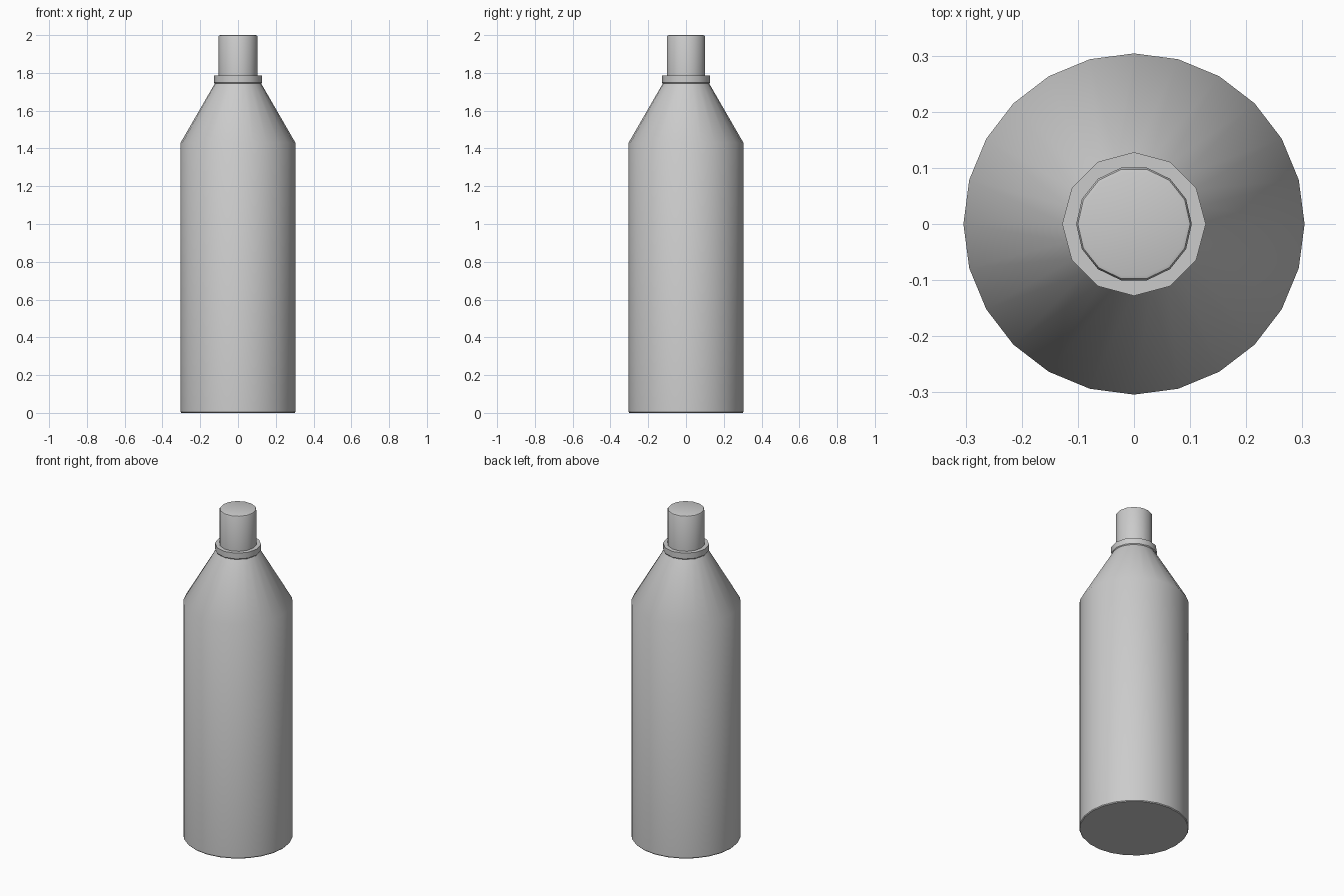
import bpy, bmesh
from math import cos, sin, pi, radians

cube = bpy.data.objects.get("Cube")
if cube:
    bpy.data.objects.remove(cube, do_unlink=True)

grey = bpy.data.materials.new("plain grey")
grey.use_nodes = True
colour = (0.6, 0.6, 0.6, 1)
grey.diffuse_color = colour
grey.node_tree.nodes["Principled BSDF"].inputs["Base Color"].default_value = colour


def turned(name, profile, sides):
    """Closed solid turned around z from (radius, height) points."""
    bm = bmesh.new()
    rings = [[bm.verts.new((r * cos(2 * pi * i / sides), r * sin(2 * pi * i / sides), z))
              for i in range(sides)] for r, z in profile]
    for low, high in zip(rings, rings[1:]):
        for i in range(sides):
            j = (i + 1) % sides
            bm.faces.new((low[i], low[j], high[j], high[i]))
    bm.faces.new(rings[0][::-1])
    bm.faces.new(rings[-1])
    mesh = bpy.data.meshes.new(name)
    bm.to_mesh(mesh)
    bm.free()
    mesh.materials.append(grey)
    obj = bpy.data.objects.new(name, mesh)
    bpy.context.collection.objects.link(obj)
    bpy.ops.object.select_all(action="DESELECT")
    obj.select_set(True)
    bpy.context.view_layer.objects.active = obj
    bpy.ops.object.shade_smooth_by_angle(angle=radians(31))
    return obj


# Straight body with a conical shoulder
turned("bottle_body", [(0.3, 0), (0.304, 0.005), (0.304, 1.43), (0.122, 1.745)], 24)

# Ring at the neck, flaring slightly
turned("neck_collar", [(0.116, 1.735), (0.128, 1.75), (0.128, 1.785)], 12)

# Cap with a softened top edge
turned("cap", [(0.103, 1.78), (0.103, 1.992), (0.1, 1.998), (0.094, 2.0)], 14)
